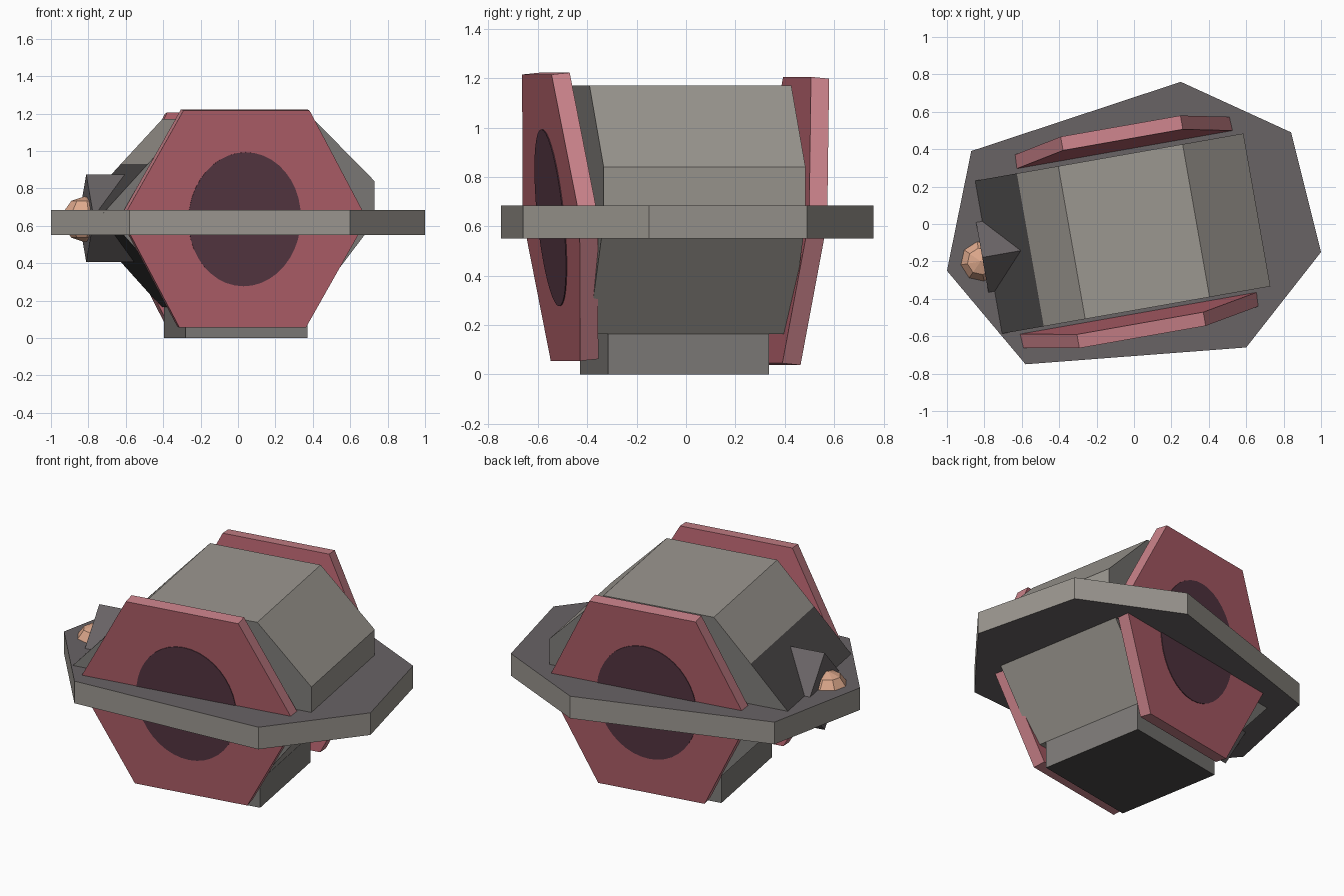
import bpy, bmesh, math
from mathutils import Matrix, Vector

if "Cube" in bpy.data.objects:
    bpy.data.objects.remove(bpy.data.objects["Cube"])

TURN = Matrix.Rotation(math.radians(10), 4, 'Z')   # whole core is turned a little


def mat(name, r, g, b):
    m = bpy.data.materials.new(name)
    m.diffuse_color = (r, g, b, 1)
    m.use_nodes = True
    m.node_tree.nodes["Principled BSDF"].inputs["Base Color"].default_value = m.diffuse_color
    return m


LIGHT = mat("light grey", 0.33, 0.31, 0.28)
MID = mat("mid grey", 0.21, 0.20, 0.19)
SLATE = mat("slate grey", 0.14, 0.125, 0.13)
DARK = mat("dark grey", 0.07, 0.065, 0.065)
RED = mat("dusty red", 0.47, 0.125, 0.155)
PINK = mat("rim pink", 0.58, 0.22, 0.25)
PLUM = mat("plum", 0.10, 0.04, 0.06)
PEACH = mat("peach", 0.72, 0.39, 0.26)


def finish(name, bm, mats, rule=None, matrix=None):
    bmesh.ops.recalc_face_normals(bm, faces=bm.faces)
    bm.normal_update()
    if rule:
        for f in bm.faces:
            f.material_index = rule(f)
    if matrix:
        bm.transform(matrix)
    me = bpy.data.meshes.new(name)
    bm.to_mesh(me)
    bm.free()
    for m in mats:
        me.materials.append(m)
    ob = bpy.data.objects.new(name, me)
    bpy.context.collection.objects.link(ob)
    return ob


def prism(points, offset):
    """Closed solid: 3D outline swept along offset."""
    bm = bmesh.new()
    a = [bm.verts.new(p) for p in points]
    b = [bm.verts.new(Vector(p) + Vector(offset)) for p in points]
    n = len(a)
    bm.faces.new(a)
    bm.faces.new(b[::-1])
    for i in range(n):
        bm.faces.new((a[i], a[(i + 1) % n], b[(i + 1) % n], b[i]))
    return bm


# flat seven-sided ring plate
outline = [(-0.87, 0.39), (0.25, 0.76), (0.84, 0.49), (1.0, -0.15),
           (0.60, -0.66), (-0.58, -0.75), (-1.0, -0.25)]
finish("ring_plate", prism([(x, y, 0.55) for x, y in outline], (0, 0, 0.135)),
       [SLATE, LIGHT], lambda f: int(abs(f.normal.z) < 0.5))

# central body: lower left slope is dark
profile = [(-0.345, 1.17), (0.33, 1.17), (0.66, 0.84), (0.66, 0.62), (0.31, 0.165),
           (-0.35, 0.165), (-0.81, 0.67), (-0.57, 0.93)]


def body_rule(f):
    c = f.calc_center_median()
    if abs(f.normal.y) > 0.9:
        return 1
    return 2 if c.x < -0.5 and c.z < 0.9 else 0


finish("body", prism([(x, -0.455, z) for x, z in profile], (0, 0.83, 0)),
       [LIGHT, MID, DARK], body_rule, TURN)

# square foot
foot = [(-0.35, -0.375, 0), (0.31, -0.375, 0), (0.31, 0.287, 0), (-0.35, 0.287, 0)]
finish("foot", prism(foot, (0, 0, 0.17)), [MID, DARK],
       lambda f: int(f.normal.z < -0.5), TURN)

# tilted hexagonal side plates with painted ovals
# (name, centre of outer face, outward sign, half width, half top width)
for name, c, s, w, t in (("front", (-0.06, -0.544, 0.635), -1, 0.665, 0.343),
                         ("back", (0.02, 0.469, 0.618), 1, 0.615, 0.325)):
    h = 0.583
    place = TURN @ Matrix.Translation(c) @ Matrix.Rotation(-s * math.radians(5.8), 4, 'X')
    hexa = [(-t, 0, h), (t, 0, h), (w, 0, 0), (t, 0, -h), (-t, 0, -h), (-w, 0, 0)]
    finish(name + "_side_plate", prism(hexa, (0, -s * 0.075, 0)), [PINK, RED],
           lambda f: int(abs(f.normal.y) > 0.9), place)
    oval = [(0.305 * math.cos(i * math.tau / 40), 0, 0.36 * math.sin(i * math.tau / 40))
            for i in range(40)]
    finish(name + "_oval", prism(oval, (0, s * 0.004, 0)), [PLUM], None, place)

# diamond-section snout on the left
r = 0.235
diamond = [(-0.83, -0.035 + r * math.cos(i * math.pi / 2), 0.64 + r * math.sin(i * math.pi / 2))
           for i in range(4)]
finish("snout", prism(diamond, (0.4, 0, 0)), [SLATE], None, TURN)

# faceted knob at the end of the snout
bm = bmesh.new()
bmesh.ops.create_uvsphere(bm, u_segments=8, v_segments=5, radius=0.122)
finish("knob", bm, [PEACH], None, Matrix.Translation((-0.82, -0.2, 0.635)) @ TURN)
